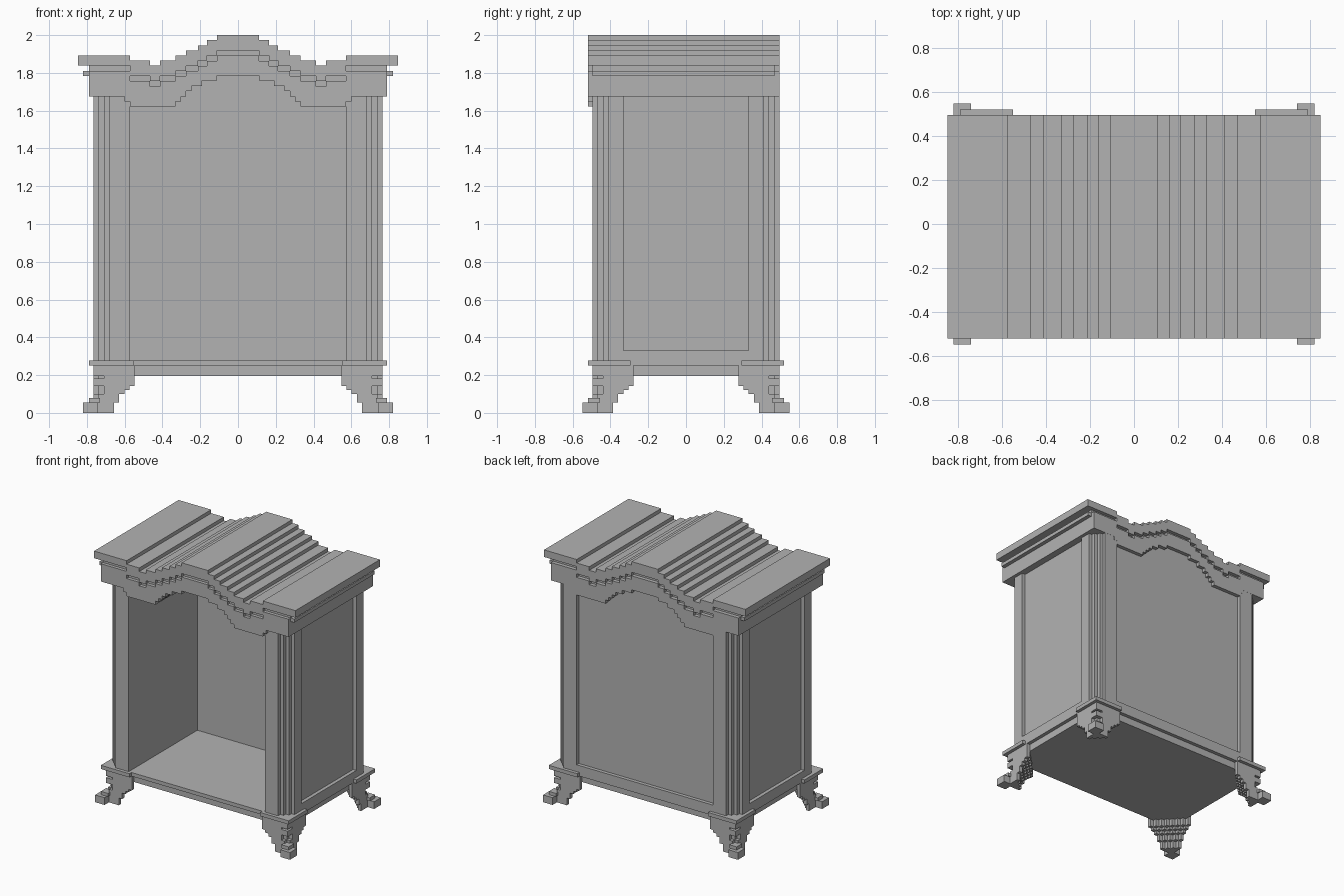
import bpy
import bmesh

if "Cube" in bpy.data.objects:
    bpy.data.objects.remove(bpy.data.objects["Cube"], do_unlink=True)

V = 0.0272                      # step size of the blocky style
BX, BY = 0.765, 0.495           # half width and half depth of the body
OPEN_X, PANEL_Y = 0.573, 0.33   # opening half width, side panel half depth

grey = bpy.data.materials.new("plain_grey")
grey.use_nodes = True
grey.diffuse_color = (0.45, 0.45, 0.45, 1)
grey.node_tree.nodes["Principled BSDF"].inputs["Base Color"].default_value = grey.diffuse_color


def build(name, prisms, axis="z", mirror=""):
    """Join prisms, each (outline, start, end), extruded along an axis."""
    bm = bmesh.new()
    for outline, a, b in prisms:
        def place(p, d):
            return (p[0], p[1], d) if axis == "z" else (p[0], d, p[1])
        low = [bm.verts.new(place(p, a)) for p in outline]
        high = [bm.verts.new(place(p, b)) for p in outline]
        bm.faces.new(low)
        bm.faces.new(high)
        for i in range(len(low)):
            j = (i + 1) % len(low)
            bm.faces.new((low[i], low[j], high[j], high[i]))
    bmesh.ops.recalc_face_normals(bm, faces=bm.faces)
    mesh = bpy.data.meshes.new(name)
    bm.to_mesh(mesh)
    bm.free()
    mesh.materials.append(grey)
    ob = bpy.data.objects.new(name, mesh)
    bpy.context.collection.objects.link(ob)
    if mirror:
        mod = ob.modifiers.new("Mirror", "MIRROR")
        mod.use_axis = ("x" in mirror, "y" in mirror, False)
        mod.use_mirror_merge = False
    return ob


def rect(x0, x1, y0, y1):
    return [(x0, y0), (x1, y0), (x1, y1), (x0, y1)]


def stepped(xs, lows, highs):
    """Outline between a lower and an upper staircase over the breaks xs."""
    top, bottom = [], []
    for i in range(len(lows)):
        top += [(xs[i], highs[i]), (xs[i + 1], highs[i])]
        bottom += [(xs[i], lows[i]), (xs[i + 1], lows[i])]
    points = []
    for p in top + bottom[::-1]:
        if not points or p != points[-1]:
            points.append(p)
    return points


def both_sides(breaks, levels):
    """Mirror steps listed from the middle outward."""
    xs = [-x for x in breaks[::-1]] + breaks
    return xs, levels[:0:-1] + levels


def level_at(xs, levels, x):
    for i, level in enumerate(levels):
        if xs[i] <= x <= xs[i + 1]:
            return level
    return levels[0] if x < xs[0] else levels[-1]


# Curved cornice slab
cornice_breaks = [0.11, 0.163, 0.213, 0.275, 0.33, 0.412, 0.467, 0.573, 0.847]
tops = [2.0, 1.973, 1.946, 1.919, 1.892, 1.865, 1.838, 1.865, 1.892]
unders = [t - 3 * V for t in tops[:-1]] + [1.838]
xs, top_levels = both_sides(cornice_breaks, tops)
_, under_levels = both_sides(cornice_breaks, unders)
build("cornice", [(stepped(xs, under_levels, top_levels), -0.52, BY + 0.001)], "y")

# Recessed band under the cornice
core_breaks = cornice_breaks[:-1] + [0.79]
core_xs, _ = both_sides(core_breaks, unders)
build("recessed_band", [(stepped(core_xs, [z - 2 * V for z in under_levels],
                                 [z + V / 2 for z in under_levels]), -BY, BY - V)], "y")

# Apron with a stepped arch below
arch_xs, arch = both_sides([0.11, 0.19, 0.245, 0.275, 0.303, 0.33, 0.36, 0.573, 0.6, 0.79],
                           [1.785, 1.76, 1.73, 1.703, 1.676, 1.649, 1.622, 1.622, 1.649, 1.676][:10])
all_xs = sorted(set(core_xs + arch_xs))
mids = [(a + b) / 2 for a, b in zip(all_xs, all_xs[1:])]
build("apron", [(stepped(all_xs, [level_at(arch_xs, arch, m) for m in mids],
                         [level_at(core_xs, under_levels, m) - V for m in mids]),
                 -0.52, BY + 0.001)], "y")

# Thin bead along each side
build("side_bead", [(rect(0.77, 0.82, -BY, BY - V), 1.784, 1.811)], mirror="x")


# Hollow body with stepped corners and sunken panels
def body_outline(sunken):
    corner = [(BX, BY - 3 * V)]
    for i in range(3):
        x, y = BX - (i + 1) * V, BY - (3 - i) * V
        corner += [(x, y), (x, y + V)]
    half = [(OPEN_X, -BY)] + [(x, -y) for x, y in corner[::-1]]
    if sunken:
        half += [(BX, -PANEL_Y), (BX - V, -PANEL_Y), (BX - V, PANEL_Y), (BX, PANEL_Y)]
    half += corner
    if sunken:
        half += [(OPEN_X, BY), (OPEN_X, BY - V)]
    inside = [(-OPEN_X, PANEL_Y), (OPEN_X, PANEL_Y)]
    return half + [(-x, y) for x, y in half[::-1]] + inside


build("body", [(body_outline(False), 0.27, 0.33), (body_outline(True), 0.33, 1.8)])

# Base
build("floor_slab", [(rect(-BX, BX, -BY, BY), 0.25, 0.278)])
build("base_board", [(rect(V - BX, BX - V, V - BY, BY - V), 0.196, 0.25)])
build("corner_ledge", [(rect(0.55, 0.79, 0.295, 0.52), 0.25, 0.278)], mirror="xy")


# Stepped claw feet
def foot_layer(n, cut):
    return stepped([BX - i * V for i in range(n + 1)],
                   [BY - (n - i) * V for i in range(n)],
                   [BY - max(0, cut - i) * V for i in range(n)])


layers = [(0.25, 8, 0), (0.196, 8, 2), (0.142, 7, 2), (0.122, 6, 2),
          (0.1, 5, 1), (0.078, 5, 0), (0.055, 4, 0), (0, 0, 0)]
foot = [(foot_layer(n, cut), below[0], z)
        for (z, n, cut), below in zip(layers, layers[1:])]
build("foot", foot, mirror="xy")
build("foot_knob", [(rect(BX - 2 * V, BX, BY - 2 * V, BY), 0.142, 0.182)], mirror="xy")
build("toe", [(rect(0.74, 0.82, 0.465, 0.547), 0, 0.055),
              (rect(0.73, 0.79, 0.455, 0.52), 0.055, 0.08)], mirror="xy")
